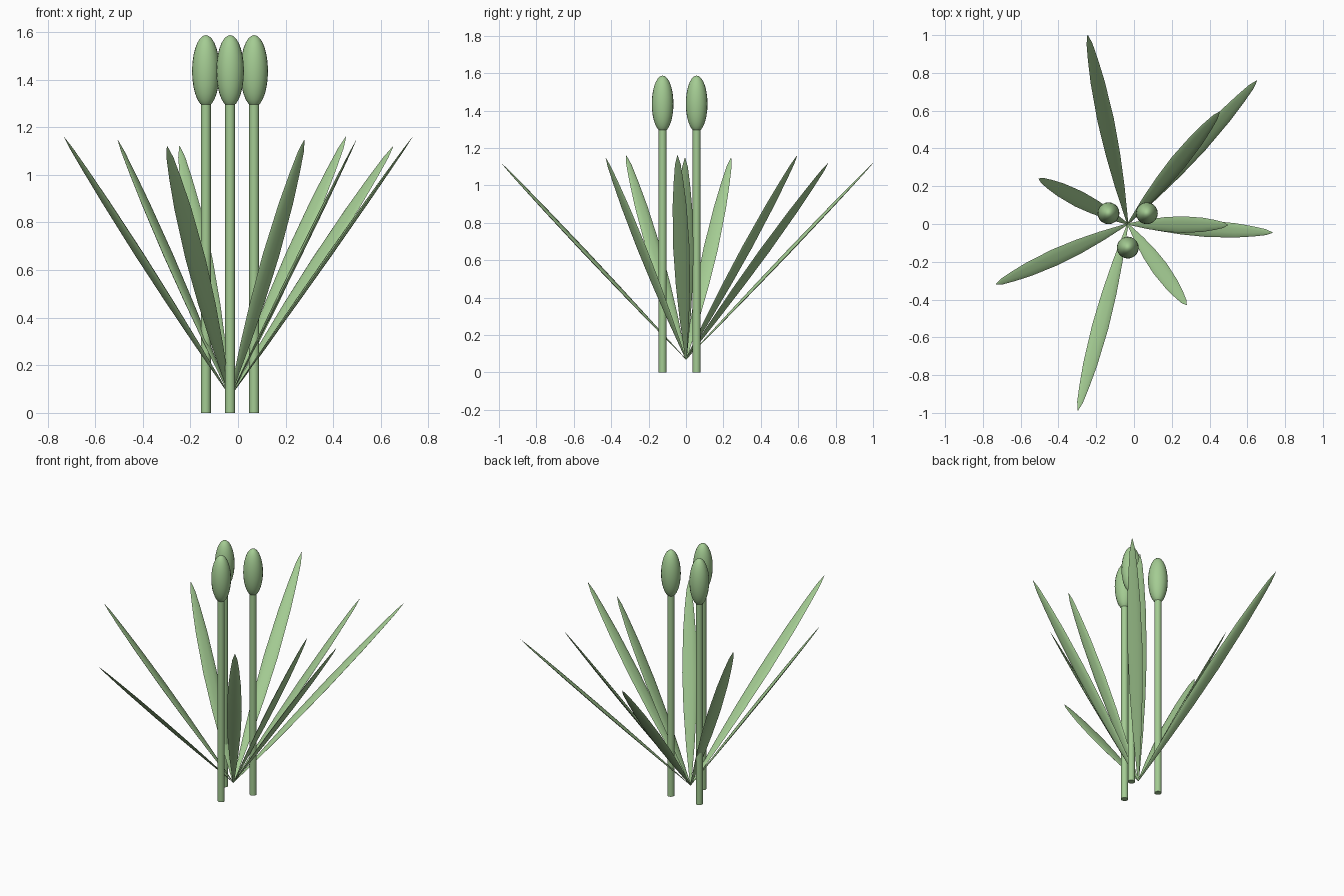
import bpy
from math import sin, cos, pi, radians
from mathutils import Vector

if "Cube" in bpy.data.objects:
    bpy.data.objects.remove(bpy.data.objects["Cube"])

green = bpy.data.materials.new("leaf_green")
green.diffuse_color = (0.37, 0.60, 0.29, 1)
green.use_nodes = True
green.node_tree.nodes["Principled BSDF"].inputs["Base Color"].default_value = green.diffuse_color


def finish(ob, name):
    ob.name = name
    ob.data.materials.append(green)
    bpy.ops.object.select_all(action='DESELECT')
    ob.select_set(True)
    bpy.context.view_layer.objects.active = ob
    bpy.ops.object.shade_smooth_by_angle(angle=radians(40))


# Upright stems, each with an egg-shaped bud
STEM_TOP = 1.30
for i, (x, y) in enumerate([(-0.135, 0.057), (0.068, 0.057), (-0.033, -0.125)], 1):
    bpy.ops.mesh.primitive_cylinder_add(vertices=16, radius=0.021, depth=STEM_TOP,
                                        location=(x, y, STEM_TOP / 2))
    finish(bpy.context.object, f"stem_{i}")
    bpy.ops.mesh.primitive_uv_sphere_add(segments=20, ring_count=14, radius=1,
                                         location=(x, y, 1.436))
    bpy.context.object.scale = (0.058, 0.058, 0.151)
    finish(bpy.context.object, f"bud_{i}")

# Blade outline: position along the leaf, relative width
PROFILE = [(0, 0.08), (0.08, 0.28), (0.2, 0.58), (0.37, 0.87), (0.55, 1.0),
           (0.75, 0.85), (0.87, 0.6), (0.955, 0.35), (1, 0.03)]
BASE = Vector((-0.033, 0, 0.07))
SIDES = 10


def leaf(name, angle, reach, top):
    a = radians(angle)
    tip = Vector((BASE.x + reach * cos(a), BASE.y + reach * sin(a), top))
    across = Vector((-sin(a), cos(a), 0))
    normal = (tip - BASE).normalized().cross(across)
    verts, faces = [], []
    for t, w in PROFILE:
        for k in range(SIDES):
            b = 2 * pi * k / SIDES
            verts.append(BASE.lerp(tip, t) + across * (0.044 * w * cos(b))
                         + normal * (0.009 * w * sin(b)))
    for r in range(len(PROFILE) - 1):
        for k in range(SIDES):
            n = (k + 1) % SIDES
            faces.append((r * SIDES + k, (r + 1) * SIDES + k,
                          (r + 1) * SIDES + n, r * SIDES + n))
    faces.append(tuple(range(SIDES)))
    faces.append(tuple(reversed(range(len(verts) - SIDES, len(verts)))))
    me = bpy.data.meshes.new(name)
    me.from_pydata(verts, [], faces)
    # orient faces outward
    import bmesh
    bm = bmesh.new()
    bm.from_mesh(me)
    bmesh.ops.recalc_face_normals(bm, faces=bm.faces)
    bm.to_mesh(me)
    bm.free()
    ob = bpy.data.objects.new(name, me)
    bpy.context.collection.objects.link(ob)
    finish(ob, name)


# Three sets of three leaves: low and long, middle, steep and short
SETS = [("long", 1.023, 1.12, (102, 48, 255)),
        ("middle", 0.768, 1.16, (50.7, -3.4, 204.6)),
        ("short", 0.53, 1.147, (-0.6, -54, 153))]
for label, reach, top, angles in SETS:
    for i, ang in enumerate(angles, 1):
        leaf(f"{label}_leaf_{i}", ang, reach, top)
